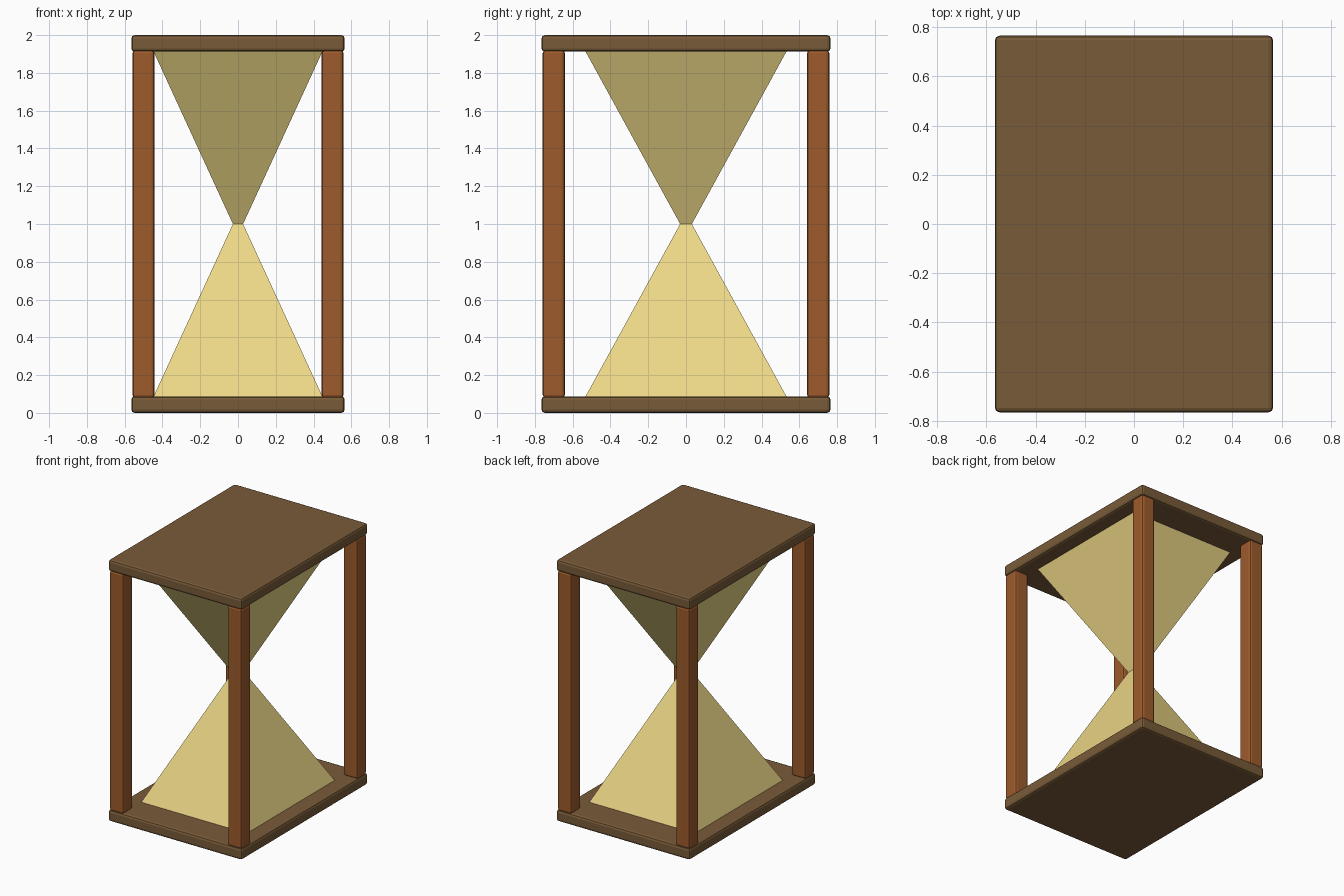
import bpy, bmesh

if "Cube" in bpy.data.objects:
    bpy.data.objects.remove(bpy.data.objects["Cube"])

def material(name, rgb):
    m = bpy.data.materials.new(name)
    m.diffuse_color = (*rgb, 1)
    m.use_nodes = True
    m.node_tree.nodes["Principled BSDF"].inputs["Base Color"].default_value = m.diffuse_color
    return m

dark_wood = material("dark_wood", (0.19, 0.105, 0.04))
red_wood = material("red_wood", (0.34, 0.105, 0.025))
sand_mat = material("sand", (0.84, 0.68, 0.24))

def box(name, centre, size, bevel, mat):
    bpy.ops.mesh.primitive_cube_add(size=1, location=centre)
    ob = bpy.context.object
    ob.name = name
    ob.scale = size
    bpy.ops.object.transform_apply(location=False, rotation=False, scale=True)
    mod = ob.modifiers.new("soft_edges", 'BEVEL')
    mod.width = bevel
    mod.segments = 2
    ob.data.materials.append(mat)
    return ob

# Base and top plates
T = 0.088
for name, z in (("base_plate", T / 2), ("top_plate", 2 - T / 2)):
    box(name, (0, 0, z), (1.13, 1.53, T), 0.018, dark_wood)

# Four corner posts, their ends sunk slightly into the plates
for sx, side in ((-1, "left"), (1, "right")):
    for sy, end in ((-1, "front"), (1, "back")):
        box(f"{end}_{side}_post", (sx * 0.5, sy * 0.7, 1),
            (0.118, 0.118, 2 - 2 * T + 0.02), 0.018, red_wood)

# Lower and upper sand pyramids, meeting at a narrow neck
def pyramid(name, z_base):
    bm = bmesh.new()
    rings = []
    for hx, hy, z in ((0.448, 0.533, z_base), (0.027, 0.031, 1.0)):
        rings.append([bm.verts.new((sx * hx, sy * hy, z))
                      for sx, sy in ((-1, -1), (1, -1), (1, 1), (-1, 1))])
    for ring in rings:
        bm.faces.new(ring)
    for i in range(4):
        j = (i + 1) % 4
        bm.faces.new((rings[0][i], rings[0][j], rings[1][j], rings[1][i]))
    bmesh.ops.recalc_face_normals(bm, faces=bm.faces)
    me = bpy.data.meshes.new(name)
    bm.to_mesh(me)
    bm.free()
    me.materials.append(sand_mat)
    bpy.context.collection.objects.link(bpy.data.objects.new(name, me))

pyramid("lower_bulb", T - 0.003)
pyramid("upper_bulb", 2 - T + 0.003)
